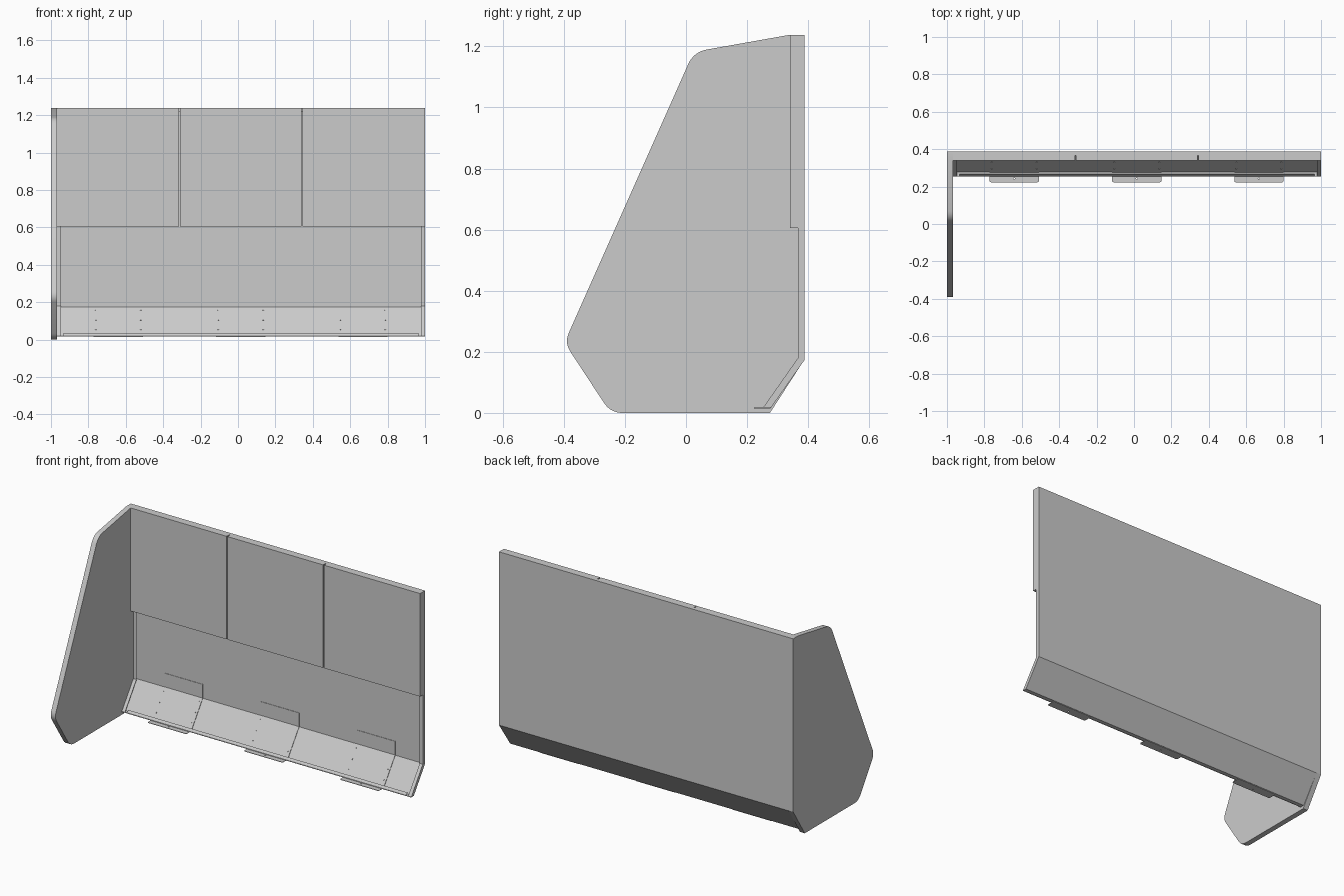
import bpy, bmesh, math
from mathutils import Vector

if "Cube" in bpy.data.objects:
    bpy.data.objects.remove(bpy.data.objects["Cube"])

T = 0.003            # sheet thickness
X0, X1 = -0.968, 1.0  # width of the folded sheet trays
LIP = 0.021


def extrude(name, pts, x0, x1):
    """Solid from a (y, z) outline, extruded along x."""
    bm = bmesh.new()
    face = bm.faces.new([bm.verts.new((x0, y, z)) for y, z in pts])
    res = bmesh.ops.extrude_face_region(bm, geom=[face])
    verts = [v for v in res["geom"] if isinstance(v, bmesh.types.BMVert)]
    bmesh.ops.translate(bm, verts=verts, vec=(x1 - x0, 0, 0))
    bmesh.ops.recalc_face_normals(bm, faces=bm.faces)
    mesh = bpy.data.meshes.new(name)
    bm.to_mesh(mesh)
    bm.free()
    ob = bpy.data.objects.new(name, mesh)
    bpy.context.collection.objects.link(ob)
    return ob


def box(name, x0, x1, y0, y1, z0, z1):
    return extrude(name, [(y0, z0), (y1, z0), (y1, z1), (y0, z1)], x0, x1)


def rounded(corners, steps=8):
    """Outline from (y, z, rounding distance) corners."""
    out = []
    for i, (y, z, d) in enumerate(corners):
        c = Vector((y, z))
        if d == 0:
            out.append((y, z))
            continue
        p = Vector(corners[i - 1][:2])
        n = Vector(corners[(i + 1) % len(corners)][:2])
        a, b = c + (p - c).normalized() * d, c + (n - c).normalized() * d
        for k in range(steps + 1):
            t = k / steps
            out.append(tuple(a * (1 - t) ** 2 + c * 2 * t * (1 - t) + b * t * t))
    return out


def strip(name, a, b, n, x0, x1, t=T):
    """Thin sheet between two (y, z) points, thickened along n."""
    return extrude(name, [a, b, b + n * t, a + n * t], x0, x1)


# End panel on the left
side = extrude("end_panel", rounded([
    (-0.398, 0.23, 0.035), (-0.247, 0.0, 0.04), (0.275, 0.0, 0), (0.388, 0.175, 0),
    (0.388, 1.238, 0), (0.34, 1.238, 0), (0.025, 1.182, 0.045)]), -1.0, X0)
bpy.context.view_layer.objects.active = side
side.select_set(True)
bpy.ops.object.shade_smooth_by_angle(angle=math.radians(30))
side.select_set(False)

# Corner points of the two trays: o = outer, i = inner edge
top_o, top_i = Vector((0.388, 1.238)), Vector((0.366, 1.238))
bend_o, bend_i = Vector((0.388, 0.173)), Vector((0.366, 0.179))
foot_o, foot_i = Vector((0.279, 0.018)), Vector((0.253, 0.018))
fwd, down, up = Vector((-1, 0)), Vector((0, -1)), Vector((0, 1))
u = (bend_o - foot_o).normalized()
n = Vector((-u.y, u.x))       # inward normal of the slope

# Sheets and horizontal flanges
strip("back_sheet", bend_o, top_o, fwd, X0, X1)
strip("back_top_flange", top_o, top_i, down, X0, X1)
strip("back_top_lip", top_i, top_i + down * LIP, -fwd, X0, X1)
strip("slope_sheet", foot_o, bend_o, n, X0, X1)
strip("slope_bottom_flange", foot_o, foot_i, up, X0, X1)
strip("slope_bottom_lip", foot_i, foot_i + u * LIP, -n, X0 + 0.035, X1 - 0.035)

# End flanges with return lips
for label, xa, s in (("left", X0, 1), ("right", X1, -1)):
    extrude(f"back_{label}_flange", [bend_o, top_o, top_i, bend_i], xa, xa + s * T)
    strip(f"back_{label}_lip", bend_i, top_i, -fwd, xa, xa + s * LIP)
    extrude(f"slope_{label}_flange", [foot_o, bend_o, bend_i, foot_i], xa, xa + s * T)
    strip(f"slope_{label}_lip", foot_i, bend_i, -n, xa, xa + s * LIP)

# Three upper front panels with narrow gaps
cuts = [X0, -0.3125, 0.343, X1]
for i in range(3):
    a = cuts[i] + (0.003 if i else 0)
    b = cuts[i + 1] - (0.003 if i < 2 else 0)
    box(f"upper_panel_{i + 1}", a, b, 0.34, 0.366, 0.605, 1.238)


def cut_holes(ob, holes, axis):
    """Small round through holes along axis."""
    bm = bmesh.new()
    rot = axis.to_track_quat('Z', 'Y').to_matrix().to_4x4()
    for p in holes:
        m = rot.copy()
        m.translation = p
        bmesh.ops.create_cone(bm, cap_ends=True, segments=12, radius1=0.004,
                              radius2=0.004, depth=0.007, matrix=m)
    mesh = bpy.data.meshes.new(ob.name + "_cutter")
    bm.to_mesh(mesh)
    bm.free()
    cutter = bpy.data.objects.new(mesh.name, mesh)
    bpy.context.collection.objects.link(cutter)
    cutter.hide_render = True
    cutter.hide_viewport = True
    mod = ob.modifiers.new("holes", 'BOOLEAN')
    mod.operation = 'DIFFERENCE'
    mod.solver = 'EXACT'
    mod.object = cutter


# Three folded brackets: wall tab, slope plate and projecting foot
for i, cx in enumerate((-0.64, 0.015, 0.668)):
    xa, xb = cx - 0.132, cx + 0.132
    low = foot_o + n * T + u * 0.004
    high = bend_o + n * T
    plate = strip(f"bracket_{i + 1}_plate", low, high, n, xa, xb)
    holes = []
    for z in (0.05, 0.10, 0.155):
        p = low + u * ((z - low.y) / u.y)
        holes += [Vector((cx + s * 0.12, p.x, p.y)) for s in (-1, 1)]
    cut_holes(plate, holes, Vector((0, n.x, n.y)))
    box(f"bracket_{i + 1}_tab", xa, xb, 0.3825, 0.385, 0.176, 0.26)

    foot = box(f"bracket_{i + 1}_foot", xa, xb, 0.223, 0.277, 0.015, 0.018)
    bm = bmesh.new()
    bm.from_mesh(foot.data)
    edges = [e for e in bm.edges
             if all(v.co.y < 0.23 for v in e.verts)
             and abs(e.verts[0].co.x - e.verts[1].co.x) < 1e-5]
    bmesh.ops.bevel(bm, geom=edges, offset=0.008, segments=3, profile=0.5,
                    affect='EDGES')
    bm.to_mesh(foot.data)
    bm.free()
    cut_holes(foot, [Vector((cx, 0.243, 0.0165))], Vector((0, 0, 1)))
